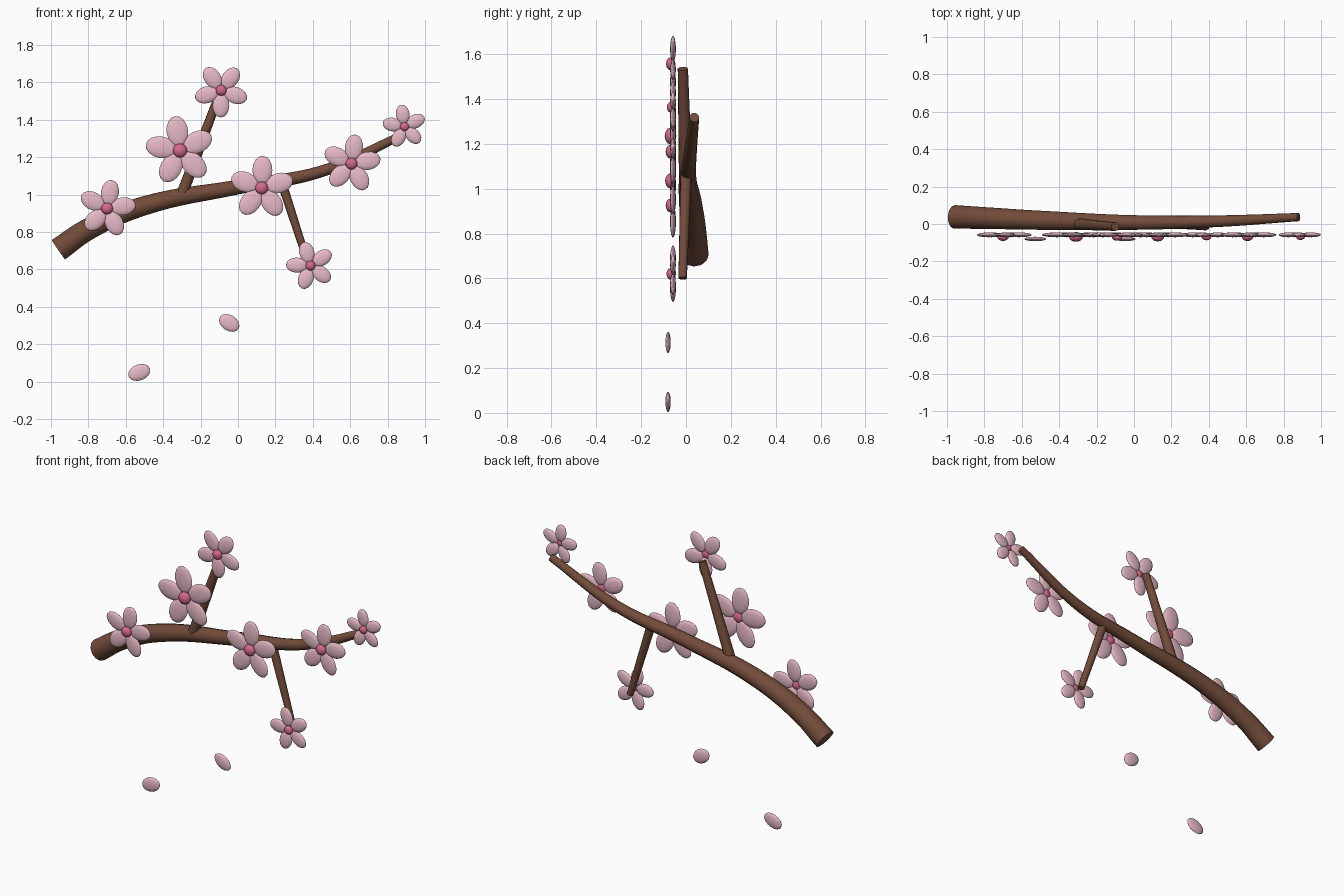
import bpy, math
from mathutils import Matrix, Vector

if "Cube" in bpy.data.objects:
    bpy.data.objects.remove(bpy.data.objects["Cube"])


def material(name, rgb):
    m = bpy.data.materials.new(name)
    m.diffuse_color = (*rgb, 1)
    m.use_nodes = True
    m.node_tree.nodes["Principled BSDF"].inputs["Base Color"].default_value = m.diffuse_color
    return m


BARK = material("bark_brown", (0.17, 0.072, 0.042))
PETAL = material("petal_pink", (0.80, 0.49, 0.57))
HEART = material("flower_centre_rose", (0.66, 0.14, 0.25))


def smooth(ob):
    bpy.ops.object.select_all(action='DESELECT')
    ob.select_set(True)
    bpy.context.view_layer.objects.active = ob
    bpy.ops.object.shade_smooth_by_angle(angle=math.radians(50))


def limb(name, points):
    """Tapered round limb through (x, y, z, radius) points."""
    cu = bpy.data.curves.new(name, 'CURVE')
    cu.dimensions = '3D'
    cu.bevel_depth = 1.0
    cu.bevel_resolution = 4
    cu.resolution_u = 8
    cu.use_fill_caps = True
    sp = cu.splines.new('BEZIER')
    sp.bezier_points.add(len(points) - 1)
    for bp, (x, y, z, r) in zip(sp.bezier_points, points):
        bp.co = (x, y, z)
        bp.radius = r
        bp.handle_left_type = bp.handle_right_type = 'AUTO'
    ob = bpy.data.objects.new(name, cu)
    bpy.context.collection.objects.link(ob)
    bpy.ops.object.select_all(action='DESELECT')
    ob.select_set(True)
    bpy.context.view_layer.objects.active = ob
    bpy.ops.object.convert(target='MESH')
    ob = bpy.context.view_layer.objects.active
    ob.data.materials.clear()
    ob.data.materials.append(BARK)
    smooth(ob)


def ellipsoid(name, centre, half, angle, mat):
    """Flattened ball: half = (length, thickness, width), turned in the front plane."""
    bpy.ops.mesh.primitive_uv_sphere_add(segments=12, ring_count=8, radius=1)
    ob = bpy.context.object
    ob.name = name
    turn = Matrix.Rotation(-angle, 4, 'Y')
    pole = Matrix.Rotation(math.pi / 2, 4, 'Y')   # poles along the length
    ob.data.transform(Matrix.Translation(Vector(centre)) @ turn
                      @ Matrix.Diagonal((*half, 1)) @ pole)
    ob.data.materials.append(mat)
    smooth(ob)


# branch and twigs
limb("main_branch", [(-0.96, 0.038, 0.705, 0.063), (-0.8, 0.032, 0.815, 0.058),
                     (-0.5, 0.02, 0.94, 0.051), (0, 0.008, 1.04, 0.039),
                     (0.45, 0.015, 1.125, 0.031), (0.88, 0.037, 1.318, 0.022)])
limb("upper_twig", [(-0.3, 0.0, 1.0, 0.031), (-0.1, -0.014, 1.535, 0.023)])
limb("lower_twig", [(0.235, 0.0, 1.06, 0.025), (0.385, -0.015, 0.60, 0.019)])

# flowers: x, z, reach, angle of first petal
flowers = [(-0.70, 0.925, 0.155, 80), (-0.31, 1.235, 0.186, 98),
           (-0.09, 1.557, 0.145, 53), (0.127, 1.035, 0.172, 88),
           (0.607, 1.165, 0.157, 82), (0.89, 1.363, 0.118, 98),
           (0.388, 0.62, 0.131, 106)]
for i, (x, z, r, deg) in enumerate(flowers, 1):
    for k in range(5):
        a = math.radians(deg + 72 * k)
        c = (x + 0.56 * r * math.cos(a), -0.058, z + 0.56 * r * math.sin(a))
        ellipsoid(f"flower_{i}_petal_{k + 1}", c, (0.44 * r, 0.013, 0.31 * r), a, PETAL)
    ellipsoid(f"flower_{i}_centre", (x, -0.069, z), (0.2 * r, 0.14 * r, 0.2 * r), 0, HEART)

# falling petals
ellipsoid("falling_petal_1", (-0.047, -0.08, 0.314), (0.059, 0.012, 0.042), math.radians(-33), PETAL)
ellipsoid("falling_petal_2", (-0.528, -0.08, 0.049), (0.061, 0.012, 0.043), math.radians(20), PETAL)
